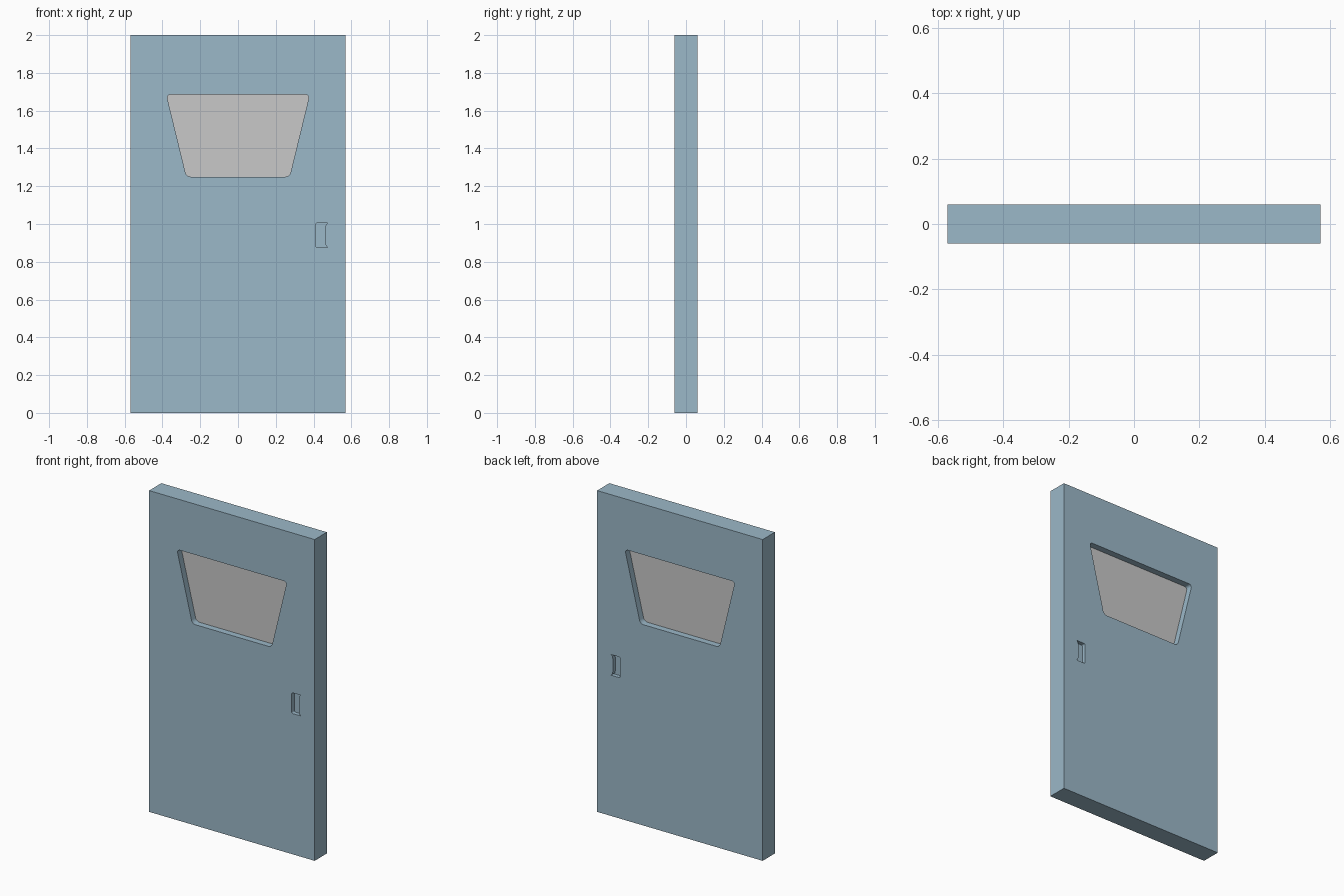
import bpy
import bmesh
from math import radians

cube = bpy.data.objects.get("Cube")
if cube:
    bpy.data.objects.remove(cube, do_unlink=True)

HALF_WIDTH, HALF_DEPTH, HEIGHT = 0.57, 0.06, 2.0
GLASS_HALF = 0.02
GRIP_FLOOR = 0.035


def material(name, rgb):
    mat = bpy.data.materials.new(name)
    mat.use_nodes = True
    color = (*rgb, 1.0)
    mat.diffuse_color = color
    mat.node_tree.nodes["Principled BSDF"].inputs["Base Color"].default_value = color
    return mat


def prism(name, outline, y0, y1, mat, radius=0.0, rounded=None):
    """Extrude an x-z outline from y0 to y1, rounding chosen corners."""
    bm = bmesh.new()
    face = bm.faces.new([bm.verts.new((x, y0, z)) for x, z in outline])
    extruded = bmesh.ops.extrude_face_region(bm, geom=[face])["geom"]
    moved = [g for g in extruded if isinstance(g, bmesh.types.BMVert)]
    bmesh.ops.translate(bm, verts=moved, vec=(0, y1 - y0, 0))
    if radius:
        edges = [e for e in bm.edges
                 if abs(e.verts[0].co.y - e.verts[1].co.y) > 1e-4
                 and (rounded is None or rounded(e.verts[0].co))]
        bmesh.ops.bevel(bm, geom=edges, offset=radius, segments=6,
                        profile=0.5, affect="EDGES", clamp_overlap=True)
    bmesh.ops.recalc_face_normals(bm, faces=bm.faces)
    mesh = bpy.data.meshes.new(name)
    bm.to_mesh(mesh)
    bm.free()
    mesh.materials.append(mat)
    obj = bpy.data.objects.new(name, mesh)
    bpy.context.collection.objects.link(obj)
    return obj


def cut(target, cutter):
    mod = target.modifiers.new(cutter.name, "BOOLEAN")
    mod.operation = "DIFFERENCE"
    mod.solver = "EXACT"
    mod.object = cutter
    bpy.context.view_layer.objects.active = target
    bpy.ops.object.modifier_apply(modifier=mod.name)
    bpy.data.objects.remove(cutter, do_unlink=True)


def smooth(obj):
    bpy.ops.object.select_all(action="DESELECT")
    obj.select_set(True)
    bpy.context.view_layer.objects.active = obj
    bpy.ops.object.shade_smooth_by_angle(angle=radians(30))


blue = material("pale blue paint", (0.33, 0.48, 0.58))
grey = material("grey glass", (0.58, 0.58, 0.58))

# Door slab
w = HALF_WIDTH
door = prism("door_panel", [(-w, 0), (w, 0), (w, HEIGHT), (-w, HEIGHT)],
             -HALF_DEPTH, HALF_DEPTH, blue)

# Tapered window opening with rounded corners, glazed in the middle
window = [(-0.273, 1.25), (0.273, 1.25), (0.379, 1.685), (-0.379, 1.685)]
cut(door, prism("window_cutter", window, -0.1, 0.1, blue, 0.022))
glass = prism("window_glass", window, -GLASS_HALF, GLASS_HALF, grey, 0.022)

# Recessed finger grip on both sides, with a lip that flares at its ends
grip = [(0.412, 0.876), (0.475, 0.876), (0.466, 0.884), (0.462, 0.9),
        (0.462, 0.98), (0.466, 0.997), (0.475, 1.005), (0.412, 1.005)]
for side in (-1, 1):
    cut(door, prism("grip_cutter", grip, side * GRIP_FLOOR, side * 0.1, blue,
                    0.008, lambda co: co.x < 0.42))

for part in (door, glass):
    smooth(part)
